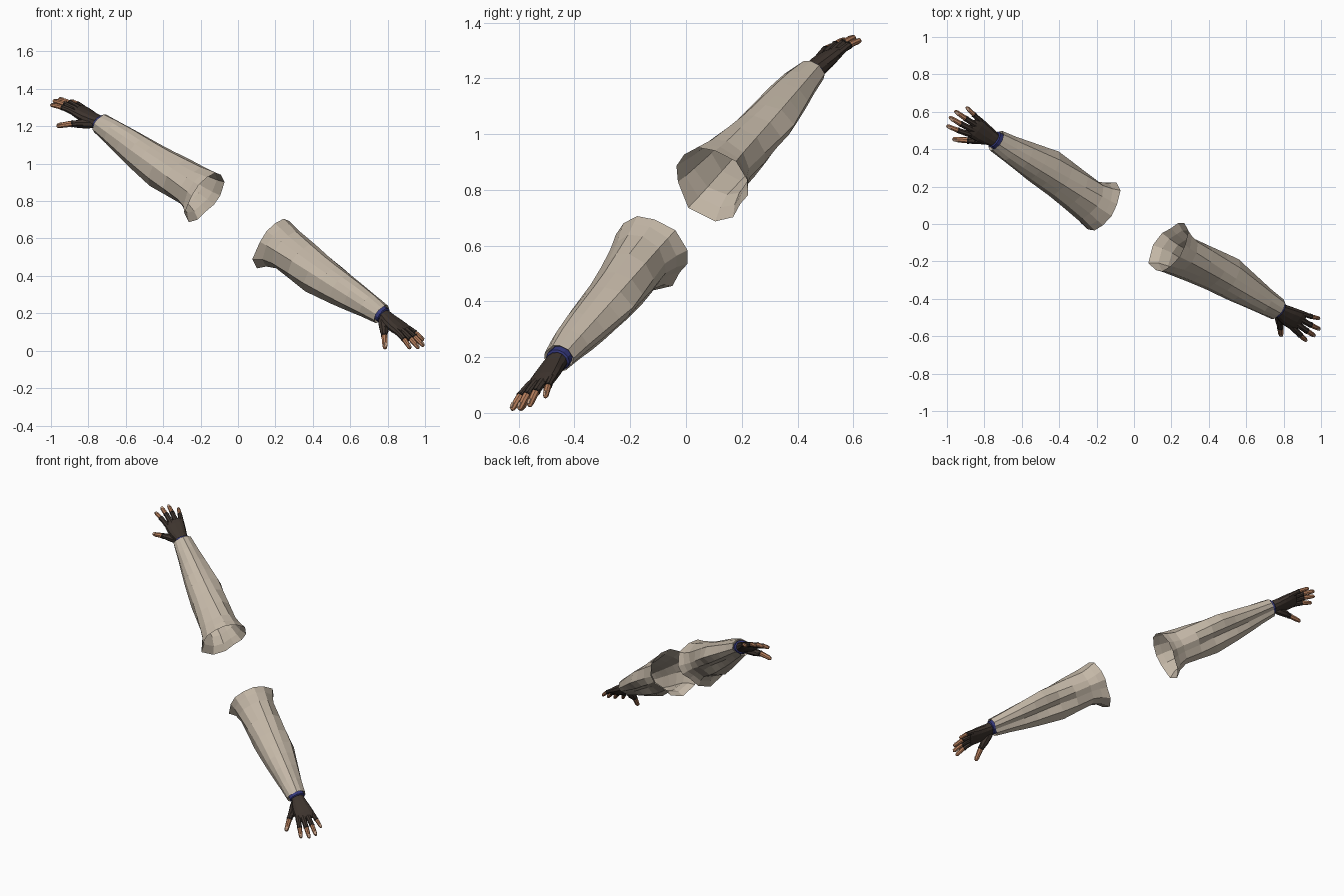
import bpy, bmesh, math
from mathutils import Vector

if "Cube" in bpy.data.objects:
    bpy.data.objects.remove(bpy.data.objects["Cube"])

# Arm frame: A runs shoulder to fingers, F towards the thumb, W out of the back of the hand
A = Vector((-.742, .444, .503)).normalized()
F = Vector((-.614, -.751, -.241))
F = (F - A * F.dot(A)).normalized()
W = A.cross(F)
O = Vector((.016, -.004, .706))


def material(name, rgb):
    m = bpy.data.materials.new(name)
    m.diffuse_color = (*rgb, 1)
    m.use_nodes = True
    m.node_tree.nodes["Principled BSDF"].inputs["Base Color"].default_value = m.diffuse_color
    return m


CLOTH = material("beige cloth", (.55, .475, .385))
LEATHER = material("dark brown leather", (.047, .034, .027))
TRIM = material("black trim", (.02, .016, .014))
BLUE = material("blue band", (.035, .04, .2))
SKIN = material("tan skin", (.48, .215, .11))
NAIL = material("pale nail", (.58, .38, .27))


def loft(name, rings, mat, side, caps=(True, True)):
    """Skin a list of rings given as (along, forward, up) points; side -1 mirrors."""
    bm = bmesh.new()
    vs = [[bm.verts.new(O + A * (p[0] * side) + F * p[1] + W * p[2]) for p in r]
          for r in rings]
    n = len(vs[0])
    faces = []
    for r, q in zip(vs, vs[1:]):
        for j in range(n):
            k = (j + 1) % n
            faces.append(bm.faces.new((r[j], r[k], q[k], q[j])))
    if caps[0]:
        faces.append(bm.faces.new(vs[0][::-1]))
    if caps[1]:
        faces.append(bm.faces.new(vs[-1]))
    if side < 0:
        bmesh.ops.reverse_faces(bm, faces=faces)
    me = bpy.data.meshes.new(name)
    bm.to_mesh(me)
    bm.free()
    me.materials.append(mat)
    ob = bpy.data.objects.new(name, me)
    bpy.context.collection.objects.link(ob)
    return ob


def oval(s, fc, fr, wc, wr, n=12, power=.85):
    """Rounded cross-section of the palm or wrist."""
    pts = []
    for i in range(n):
        t = 2 * math.pi * i / n
        c, d = math.cos(t), math.sin(t)
        pts.append((s, fc + fr * math.copysign(abs(c) ** power, c),
                    wc + wr * math.copysign(abs(d) ** power, d)))
    return pts


def tube(path, radii, n=8):
    """Rings along a path, for fingers."""
    rings = []
    for i, p in enumerate(path):
        d = (path[min(i + 1, len(path) - 1)] - path[max(i - 1, 0)]).normalized()
        e1 = Vector((0, 0, 1)).cross(d).normalized()
        e2 = d.cross(e1)
        rings.append([p + (e1 * math.cos(2 * math.pi * j / n)
                           + e2 * math.sin(2 * math.pi * j / n)) * radii[i]
                      for j in range(n)])
    return rings


# Sleeve sections: distance along the arm, then radii at the six angles below
ANGLES = (16, 66, 123, 196, 246, 303)
SLEEVE = (
    (.245, .156, .148, .134, .138, .120, .172),
    (.285, .146, .138, .127, .112, .100, .136),
    (.340, .138, .120, .119, .092, .087, .114),
    (.450, .122, .100, .109, .102, .086, .121),
    (.560, .108, .087, .095, .113, .069, .129),
    (.650, .101, .083, .086, .121, .065, .117),
    (.730, .094, .081, .080, .106, .064, .106),
    (.820, .083, .078, .073, .090, .060, .091),
    (.920, .072, .070, .064, .072, .050, .072),
    (1.015, .063, .050, .056, .060, .042, .058),
    (1.005, .052, .042, .046, .050, .036, .048),
)


def sleeve_ring(s, *radii):
    pts = []
    for k in range(6):
        a0, a1 = ANGLES[k], ANGLES[(k + 1) % 6] + (360 if k == 5 else 0)
        r0, r1 = radii[k], radii[(k + 1) % 6]
        mid = (r0 + r1) / 2 * 1.03
        if k == 5 and s < .26:      # drooping corner of the opening
            mid = .181
        for ang, r in ((a0, r0), ((a0 + a1) / 2, mid)):
            t = math.radians(ang)
            pts.append((s, r * math.cos(t), r * math.sin(t)))
    return pts


# Fingers: name, knuckle, tip, radius
FINGERS = (
    ("index_finger", (1.150, .044, -.008), (1.297, .079, -.030), .0140),
    ("middle_finger", (1.155, .016, -.006), (1.318, .031, -.030), .0145),
    ("ring_finger", (1.150, -.014, -.008), (1.316, -.015, -.030), .0140),
    ("little_finger", (1.140, -.042, -.012), (1.274, -.066, -.032), .0125),
    ("thumb", (1.050, .030, -.016), (1.184, .141, -.081), .0165),
)


def finger(name, base, tip, r, side, label):
    base, tip = Vector(base), Vector(tip)
    bend = Vector((0, 0, .009))

    def at(t):
        return base.lerp(tip, t) + bend * (4 * t * (1 - t))

    # Gloved lower half, with a dark hem
    loft(f"{label}_{name}_glove",
         tube([at(t) for t in (0, .2, .4, .56)], [r * 1.25, r * 1.22, r * 1.1, r * 1.1]),
         LEATHER, side)
    loft(f"{label}_{name}_hem",
         tube([at(t) for t in (.53, .58)], [r * 1.17, r * 1.17]), TRIM, side)
    # Bare upper half with a rounded end
    ts = (.5, .64, .76, .9, .97, 1)
    loft(f"{label}_{name}_tip",
         tube([at(t) for t in ts], [r, r, r * .94, r * .86, r * .66, r * .3]),
         SKIN, side)
    # Nail plate
    d = (tip - base).normalized()
    e1 = Vector((0, 0, 1)).cross(d).normalized()
    e2 = d.cross(e1)
    rings = []
    for t, width, lift in ((.86, .5, .86), (.98, .4, .66)):
        c = at(t) + e2 * r * lift
        rings.append([c + e1 * r * width - e2 * .002, c + e1 * r * width + e2 * .001,
                      c - e1 * r * width + e2 * .001, c - e1 * r * width - e2 * .002])
    loft(f"{label}_{name}_nail", rings, NAIL, side)


for side, label in ((1, "upper"), (-1, "lower")):
    # Loose sleeve, open at the shoulder and turned in at the wrist
    loft(f"{label}_sleeve", [sleeve_ring(*row) for row in SLEEVE], CLOTH, side,
         (False, False))
    # Wrist band
    loft(f"{label}_wrist_band",
         [oval(.985, 0, .048, 0, .042, power=1), oval(1.028, 0, .049, 0, .043, power=1),
          oval(1.032, 0, .043, 0, .037, power=1)], BLUE, side)
    # Gloved palm
    loft(f"{label}_palm",
         [oval(.99, 0, .041, 0, .036), oval(1.035, .001, .041, -.001, .034),
          oval(1.070, .004, .050, -.004, .032), oval(1.110, .004, .058, -.007, .030),
          oval(1.150, .002, .062, -.009, .026), oval(1.178, 0, .058, -.011, .020),
          oval(1.190, 0, .050, -.012, .011)], LEATHER, side)
    # Thumb mound
    loft(f"{label}_thumb_mound",
         tube([Vector(p) for p in ((1.03, .016, -.010), (1.06, .034, -.020),
                                   (1.10, .066, -.036), (1.12, .085, -.046))],
              [.018, .027, .024, .016]), LEATHER, side)
    for name, base, tip, r in FINGERS:
        finger(name, base, tip, r, side, label)
